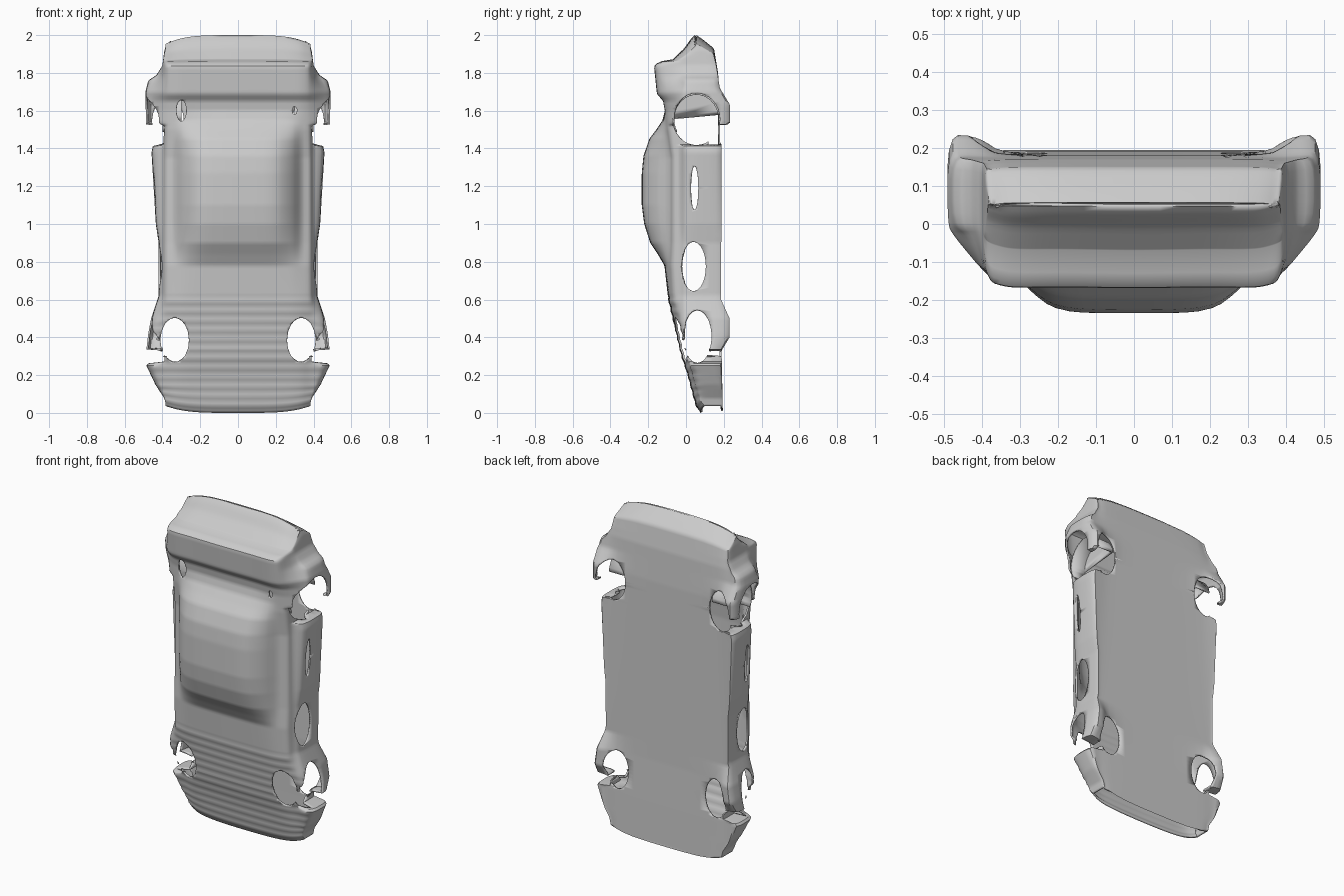
import bpy, bmesh, math
from mathutils import Matrix
from mathutils.bvhtree import BVHTree

if "Cube" in bpy.data.objects:
    bpy.data.objects.remove(bpy.data.objects["Cube"])

# ---- body outlines as (z, value) curves; the car stands on its nose, roof towards -y
TOP = [(0, .075), (.04, .05), (.2, .008), (.3, -.025), (.45, -.06), (.6, -.095), (.78, -.115), (.84, -.15),
       (.9, -.19), (1, -.222), (1.1, -.235), (1.27, -.235), (1.36, -.226), (1.45, -.195), (1.5, -.158),
       (1.55, -.125), (1.6, -.113), (1.65, -.122), (1.69, -.155), (1.835, -.17), (1.86, -.145), (1.872, -.07),
       (1.93, -.01), (1.98, .025), (2, .045)]
DECK = [(0, .08), (.04, .058), (.2, .018), (.3, -.012), (.45, -.045), (.6, -.08), (.78, -.09), (.9, -.085),
        (1.35, -.085), (1.5, -.105), (1.6, -.11), (1.65, -.12), (1.69, -.152), (1.835, -.167), (1.86, -.14),
        (1.872, -.065), (1.93, -.005), (1.98, .028), (2, .047)]
FLOOR = [(0, .195), (.25, .19), (.5, .183), (1.6, .18), (1.8, .17), (1.93, .148), (1.98, .085), (2, .056)]
SILL = [(0, .38), (.05, .39), (.25, .485), (.268, .47), (.272, .39), (.33, .39), (.335, .485), (.42, .475),
        (.5, .46), (.62, .42), (.9, .42), (1, .435), (1.38, .458), (1.415, .45), (1.42, .395), (1.52, .395),
        (1.526, .49), (1.7, .49), (1.76, .475), (1.79, .43), (1.84, .4), (1.95, .39), (2, .38)]
WAIST = [(0, .38), (.05, .39), (.25, .45), (.272, .39), (.33, .39), (.34, .455), (.5, .43), (.62, .4), (1.4, .395),
         (1.52, .395), (1.53, .475), (1.7, .475), (1.78, .42), (1.84, .4), (2, .38)]
LIP = [(0, .195), (.33, .19), (.4, .232), (.5, .232), (.6, .187), (1.52, .19), (1.53, .235), (1.63, .235),
       (1.72, .18), (1.8, .168), (1.93, .146), (1.98, .083), (2, .055)]


def at(curve, z):
    for (a, u), (b, v) in zip(curve, curve[1:]):
        if z <= b:
            return u + (v - u) * (z - a) / (b - a)
    return curve[-1][1]


def chaikin(p, k=.22):
    out = []
    for a, b in zip(p, p[1:] + p[:1]):
        for t in (k, 1 - k):
            out.append((a[0] + (b[0] - a[0]) * t, a[1] + (b[1] - a[1]) * t))
    return out


def section(z):
    yt, yd, yf, w, wm, lip = (at(c, z) for c in (TOP, DECK, FLOOR, SILL, WAIST, LIP))
    if z < .62:                                   # stepped bonnet
        r = .002 * math.sin(z * 2 * math.pi / .05)
        yt, yd = yt + r, yd + r
    cap = yf - .006
    ym = min(max(-.03, yd + .02), cap)
    mid = yt + (yd - yt) * .45
    half = [(.2, yt + .003), (.285, mid), (.335, yd), (.385, min(yd + .015, cap)), (wm, ym),
            (w, min(ym + .03, cap)), (w, lip), (min(w - .015, .41), lip - .004), (min(w - .03, .34), yf)]
    loop = [(0, yt)] + half + [(0, yf)] + [(-x, y) for x, y in reversed(half)]
    return chaikin(chaikin(loop))


def new_object(name, bm):
    me = bpy.data.meshes.new(name)
    bmesh.ops.recalc_face_normals(bm, faces=bm.faces[:])
    bm.to_mesh(me)
    bm.free()
    ob = bpy.data.objects.new(name, me)
    bpy.context.collection.objects.link(ob)
    return ob


# ---- lofted body
levels = sorted(set([i / 80 for i in range(161)] + [.272, .332, .336, 1.416, 1.421, 1.521, 1.527, 1.872]))
bm = bmesh.new()
rings = []
for z in levels:
    ring = []
    for x, y in section(z):
        e = min(1, abs(x) / .39) ** 4
        zz = z + .04 * e * max(0, 1 - z / .15) - .05 * e * max(0, (z - 1.85) / .15)
        ring.append(bm.verts.new((x, y, zz)))
    rings.append(ring)
for a, b in zip(rings, rings[1:]):
    for i in range(len(a)):
        j = (i + 1) % len(a)
        bm.faces.new((a[i], a[j], b[j], b[i]))
bm.faces.new(rings[0])
bm.faces.new(rings[-1])
skin = BVHTree.FromBMesh(bm)
body = new_object("car_body_shell", bm)

# ---- openings
cutters = []


def cut(name, axis, centre, radii, length, sides=32):
    """Elliptical cutter along x or y; radii are (other axis, z)."""
    b = bmesh.new()
    bmesh.ops.create_cone(b, cap_ends=True, segments=sides, radius1=1, radius2=1, depth=1)
    if axis == 'X':
        rot, scale = Matrix.Rotation(math.pi / 2, 4, 'Y'), (length, radii[0], radii[1])
    else:
        rot, scale = Matrix.Rotation(math.pi / 2, 4, 'X'), (radii[0], length, radii[1])
    b.transform(Matrix.Translation(centre) @ Matrix.Diagonal((*scale, 1)) @ rot)
    ob = new_object(name, b)
    ob.hide_render = True
    cutters.append(ob)


for s in (-1, 1):
    cut("rear_arch_cut", 'X', (s * .46, .055, 1.555), (.125, .137), .3)
    cut("rear_well_floor_cut", 'Y', (s * .37, .2, 1.54), (.085, .125), .16)
    cut("rear_deck_hole_cut", 'Y', (s * .3, -.1, 1.6), (.026, .055) if s < 0 else (.012, .02), .15)
    cut("front_arch_cut", 'X', (s * .46, .06, .405), (.075, .14), .3)
    cut("front_well_cut", 'Y', (s * .335, .06, .385), (.075, .118), .5)
    cut("front_side_hole_cut", 'X', (s * .44, .04, .775), (.065, .13), .2)
    cut("door_slot_cut", 'X', (s * .44, .045, 1.19), (.02, .115), .2)

for c in cutters:
    m = body.modifiers.new(c.name, 'BOOLEAN')
    m.operation, m.solver, m.object = 'DIFFERENCE', 'EXACT', c
bpy.context.view_layer.update()
mesh = bpy.data.meshes.new_from_object(body.evaluated_get(bpy.context.evaluated_depsgraph_get()))
body.modifiers.clear()
for c in cutters:
    bpy.data.objects.remove(c)

# keep only the outer skin so the body is a hollow shell
bm = bmesh.new()
bm.from_mesh(mesh)
walls = [f for f in bm.faces if skin.find_nearest(f.calc_center_median())[3] > .0015]
bmesh.ops.delete(bm, geom=walls, context='FACES')
bm.to_mesh(mesh)
bm.free()
body.data = mesh
sol = body.modifiers.new("thickness", 'SOLIDIFY')
sol.thickness, sol.offset = .01, -1

# ---- rear wheel-well liners: curved roof plus the rear part of the inner wall
for s, side in ((-1, "left"), (1, "right")):
    bm = bmesh.new()
    inner, outer = [], []
    for i in range(21):
        a = math.radians(-80 + 200 * i / 20)
        y, z = .055 + .125 * math.sin(-a), 1.555 + .137 * math.cos(a)
        inner.append(bm.verts.new((s * .3, y, z)))
        outer.append(bm.verts.new((s * .4, y, z)))
    for i in range(20):
        bm.faces.new((inner[i], inner[i + 1], outer[i + 1], outer[i]))
    bm.faces.new(inner[:18])
    liner = new_object("rear_wheel_well_liner_" + side, bm)
    m = liner.modifiers.new("thickness", 'SOLIDIFY')
    m.thickness = .008

# ---- smooth shading with crisp edges
bpy.ops.object.select_all(action='DESELECT')
for ob in bpy.context.scene.objects:
    ob.select_set(True)
bpy.context.view_layer.objects.active = body
bpy.ops.object.shade_smooth_by_angle(angle=math.radians(35))
